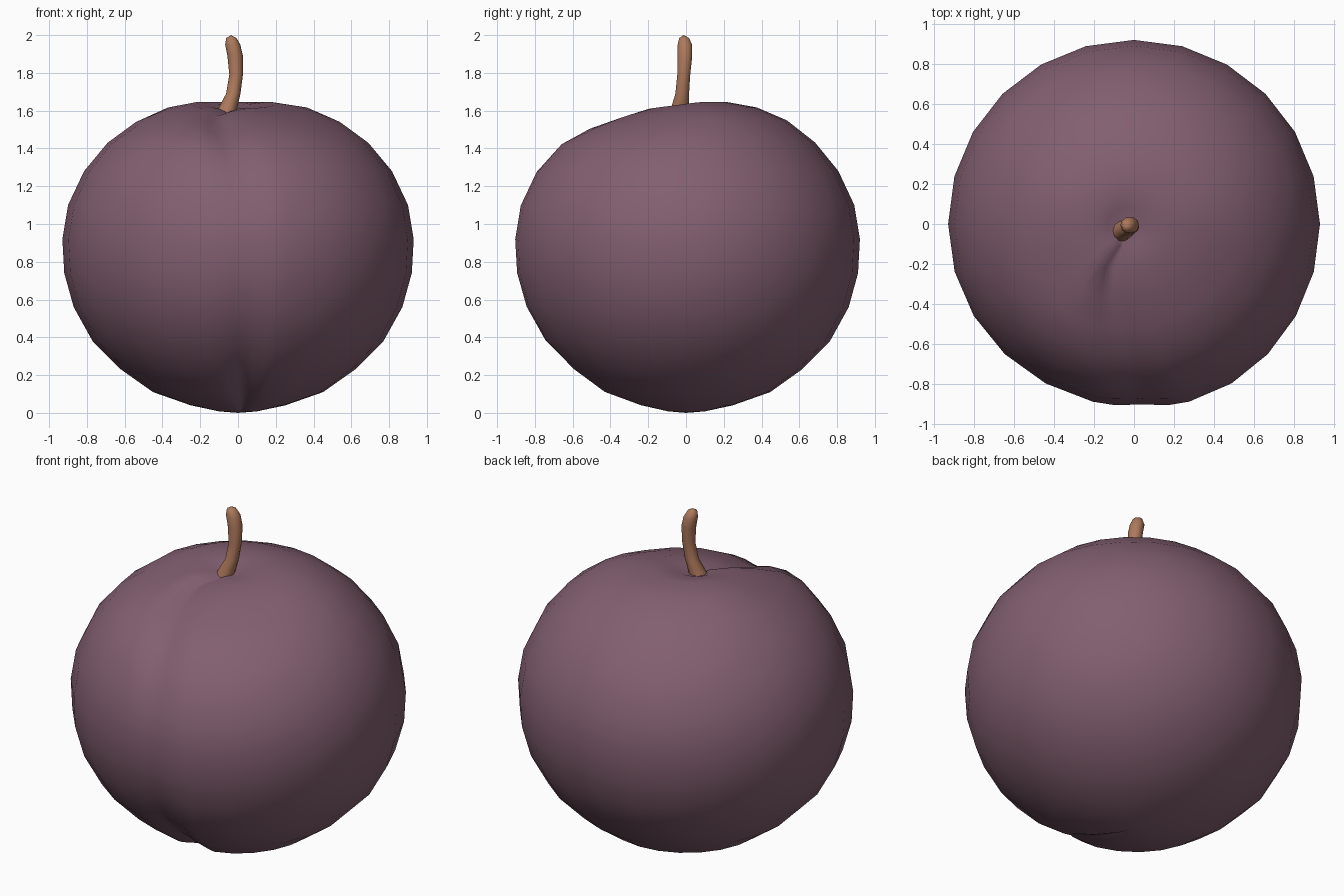
import bpy, bmesh, math
from mathutils import Vector

if "Cube" in bpy.data.objects:
    bpy.data.objects.remove(bpy.data.objects["Cube"])


def material(name, rgb):
    m = bpy.data.materials.new(name)
    m.diffuse_color = (*rgb, 1)
    m.use_nodes = True
    m.node_tree.nodes["Principled BSDF"].inputs["Base Color"].default_value = m.diffuse_color
    return m


def loft(name, rings, bottom, top, mat, angle):
    """Skin closed rings of points, closing each end with a fan to a point."""
    bm = bmesh.new()
    rows = [[bm.verts.new(p) for p in ring] for ring in rings]
    lo, hi = bm.verts.new(bottom), bm.verts.new(top)
    n = len(rows[0])
    for j in range(n):
        k = (j + 1) % n
        bm.faces.new((lo, rows[0][k], rows[0][j]))
        bm.faces.new((hi, rows[-1][j], rows[-1][k]))
        for a, b in zip(rows, rows[1:]):
            bm.faces.new((a[j], a[k], b[k], b[j]))
    bmesh.ops.recalc_face_normals(bm, faces=bm.faces)
    me = bpy.data.meshes.new(name)
    bm.to_mesh(me)
    bm.free()
    me.materials.append(mat)
    ob = bpy.data.objects.new(name, me)
    bpy.context.collection.objects.link(ob)
    bpy.context.view_layer.objects.active = ob
    ob.select_set(True)
    bpy.ops.object.shade_smooth_by_angle(angle=math.radians(angle))
    ob.select_set(False)


skin = material("plum_purple", (0.225, 0.115, 0.162))
wood = material("stem_brown", (0.42, 0.19, 0.105))

# Fruit: profile of (radius, height, groove depth, groove sideways shift)
profile = [(.10, .008, .01, .02), (.25, .04, .035, .03), (.45, .11, .05, .03),
           (.62, .23, .05, .03), (.77, .38, .04, .03), (.87, .56, .03, .03),
           (.92, .74, .022, .03), (.93, .92, .02, .04), (.90, 1.1, .022, .03),
           (.815, 1.28, .03, .01), (.69, 1.43, .045, -.04),
           (.54, 1.54, .055, -.085), (.38, 1.605, .055, -.11),
           (.22, 1.635, .045, -.09), (.10, 1.622, .025, -.02)]
# Angles measured from the front, with extra columns beside the groove
angles = sorted([15 * i for i in range(-11, 13)] + [-9, -4, 4, 9])
rings = []
for r, z, depth, shift in profile:
    ring = []
    for a in angles:
        t = math.radians(a)
        p = Vector((r * math.sin(t), -r * math.cos(t) * .99, z))
        top = min(1, max(0, (z - 1.4) / .2))
        p.z += top * max(-.035, min(.012, p.y * .13))    # top leans to the front
        d = depth * math.exp(-(a / (8 + 8 * top)) ** 2)
        c = Vector((0, 0, .85))
        p = c + (p - c) * (1 - d)
        p.x += shift * math.exp(-(a / 40) ** 2)          # curve of the groove
        p.x -= .05 * max(0, 1 - r / .4) * top            # hollow around the stem
        p.y -= .02 * max(0, 1 - r / .4) * top
        ring.append(p)
    rings.append(ring)
loft("plum_body", rings, (0, 0, 0), (-.06, -.03, 1.59), skin, 60)

# Stem: bent tapering tube of (x, y, z, radius)
path = [(-.08, -.045, 1.54, .052), (-.055, -.033, 1.61, .050),
        (-.025, -.02, 1.69, .038), (-.01, -.012, 1.79, .036),
        (-.015, -.006, 1.89, .041), (-.028, -.006, 1.95, .040),
        (-.035, -.01, 1.985, .027)]
tube = [[(x + r * math.cos(i * math.pi / 5), y + r * math.sin(i * math.pi / 5), z)
         for i in range(10)] for x, y, z, r in path]
loft("stem", tube, (-.08, -.045, 1.53), (-.037, -.012, 2.0), wood, 60)
